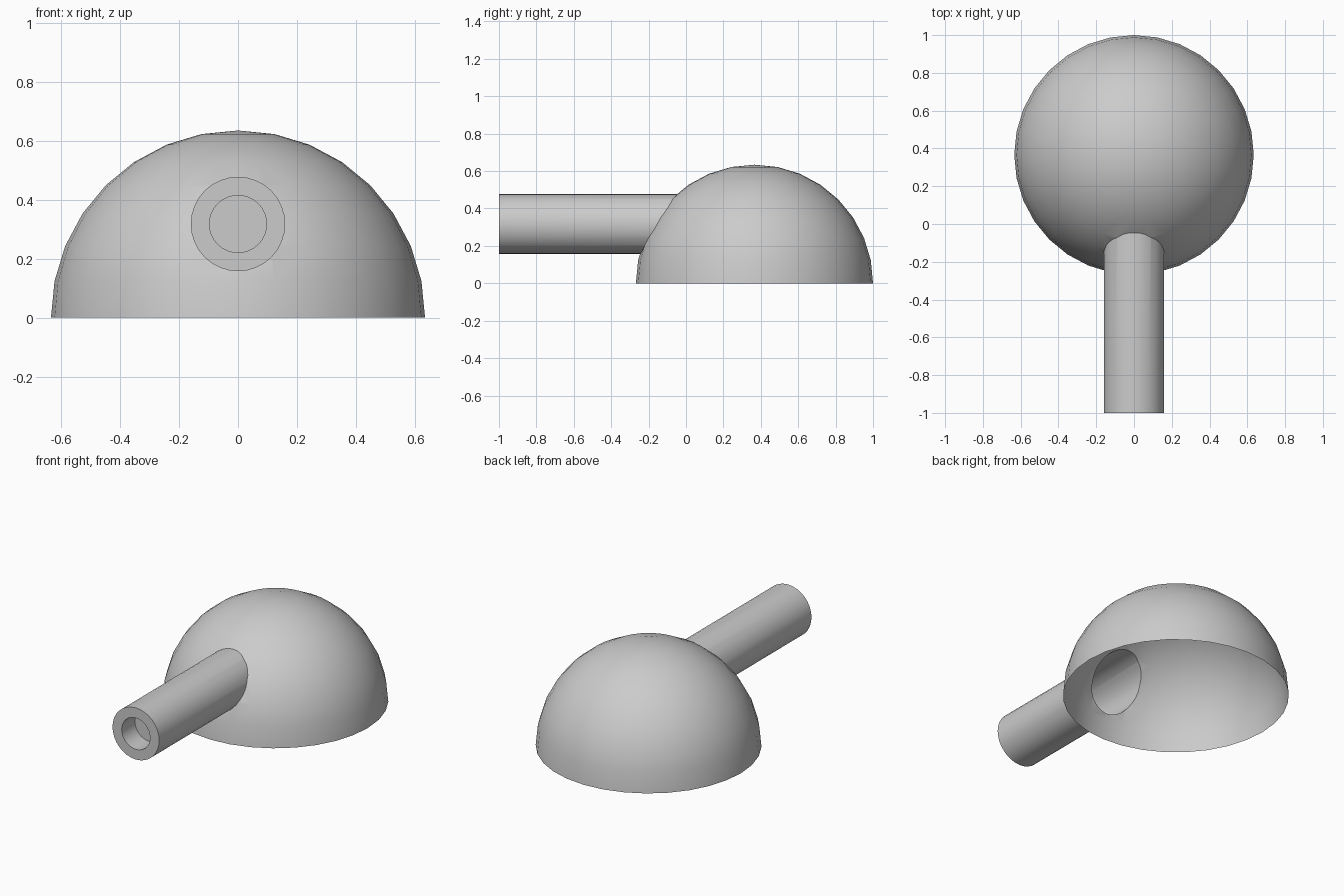
import bpy, bmesh, math

if "Cube" in bpy.data.objects:
    bpy.data.objects.remove(bpy.data.objects["Cube"])

R = 0.634            # dome radius
CY = 1.0 - R         # dome centre in y
TZ = R / 2           # tube axis height
SEG = 32


def to_object(bm, name):
    bmesh.ops.recalc_face_normals(bm, faces=bm.faces[:])
    mesh = bpy.data.meshes.new(name)
    bm.to_mesh(mesh)
    bm.free()
    obj = bpy.data.objects.new(name, mesh)
    bpy.context.collection.objects.link(obj)
    return obj


# Dome: upper half of a sphere, capped for now so the union is clean
bm = bmesh.new()
bmesh.ops.create_uvsphere(bm, u_segments=SEG, v_segments=16, radius=R)
bmesh.ops.delete(bm, geom=[v for v in bm.verts if v.co.z < -0.001], context='VERTS')
bmesh.ops.holes_fill(bm, edges=[e for e in bm.edges if e.is_boundary], sides=0)
bmesh.ops.translate(bm, verts=bm.verts[:], vec=(0, CY, 0))
dome = to_object(bm, "dome_with_tube")

# Tube: lathed rings with a shallow bore in the front end
bm = bmesh.new()
rings = []
for r, y in [(0.16, 0.2), (0.16, -1.0), (0.097, -1.0), (0.097, -0.87)]:
    rings.append([bm.verts.new((r * math.cos(a), y, TZ + r * math.sin(a)))
                  for a in (2 * math.pi * i / SEG for i in range(SEG))])
for a, b in zip(rings, rings[1:]):
    for i in range(SEG):
        j = (i + 1) % SEG
        bm.faces.new((a[i], a[j], b[j], b[i]))
bm.faces.new(rings[0])
bm.faces.new(rings[-1])
tube = to_object(bm, "tube")

# Join the two solids
mod = dome.modifiers.new("join", 'BOOLEAN')
mod.operation = 'UNION'
mod.solver = 'EXACT'
mod.object = tube
bpy.context.view_layer.objects.active = dome
dome.select_set(True)
bpy.ops.object.modifier_apply(modifier=mod.name)
bpy.data.objects.remove(tube)

# Open the underside and the part of the tube inside the dome
bm = bmesh.new()
bm.from_mesh(dome.data)
bmesh.ops.delete(bm, geom=[f for f in bm.faces if all(v.co.z < 0.001 for v in f.verts)],
                 context='FACES')
bm.to_mesh(dome.data)
bm.free()

bpy.ops.object.shade_smooth_by_angle(angle=math.radians(30))
